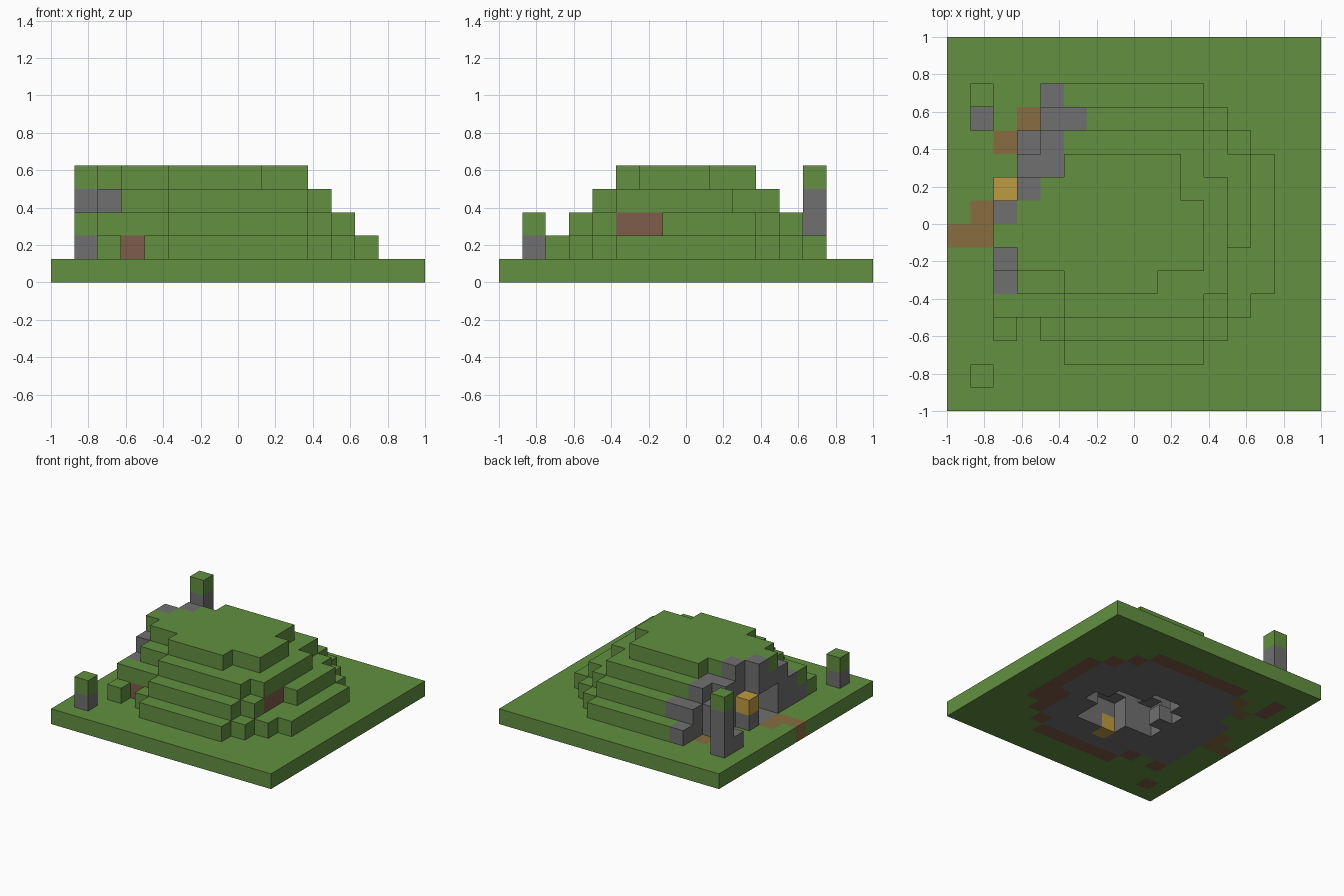
import bpy
import bmesh
from mathutils import Vector

CELL = 0.125
N = 16

cube = bpy.data.objects.get("Cube")
if cube:
    bpy.data.objects.remove(cube, do_unlink=True)


def make_material(name, r, g, b):
    mat = bpy.data.materials.new(name)
    mat.use_nodes = True
    mat.diffuse_color = (r, g, b, 1)
    mat.node_tree.nodes["Principled BSDF"].inputs["Base Color"].default_value = (r, g, b, 1)
    return mat


MATERIALS = {
    "grass": make_material("grass green", 0.122, 0.279, 0.052),
    "dirt": make_material("dirt brown", 0.21, 0.107, 0.067),
    "path": make_material("path brown", 0.25, 0.153, 0.052),
    "stone": make_material("stone grey", 0.16, 0.16, 0.162),
    "ore": make_material("ore gold", 0.52, 0.33, 0.052),
}
NAMES = list(MATERIALS)

# Terraces of the hill: for each level, row -> first and last column
TERRACES = {
    1: {2: (5, 11), 3: (4, 12), 4: (2, 13), **{j: (2, 14) for j in range(5, 10)},
        10: (3, 14), 11: (3, 13), 12: (4, 12), 13: (4, 11)},
    2: {3: (5, 11), **{j: (2, 12) for j in range(4, 7)}, **{j: (2, 13) for j in range(7, 10)},
        10: (3, 13), 11: (3, 12), 12: (4, 11)},
    3: {4: (5, 11), 5: (3, 12), **{j: (2, 12) for j in range(6, 9)},
        9: (3, 12), 10: (3, 11), 11: (4, 11)},
    4: {5: (5, 9), 6: (3, 11), 7: (2, 11), 8: (2, 11), 9: (3, 10), 10: (5, 10)},
}
# Columns of bare rock around the cave mouth
ROCK = {(2, 5), (2, 6), (2, 8), (2, 9), (3, 9), (3, 10), (4, 10), (4, 11), (3, 11),
        (4, 12), (5, 12), (4, 13)}
PATH = {(0, 7), (1, 7), (1, 8), (2, 11), (3, 12)}
# Cave chamber that is open to the underside
CHAMBER = {5: (7, 10), 6: (5, 10), 7: (6, 11), 8: (5, 10), 9: (6, 8)}

voxels = {}     # (column, row, level) -> (part, material)

# Hill terraces and rock
heights = {}
for level, rows in TERRACES.items():
    for j, (first, last) in rows.items():
        for i in range(first, last):
            heights[i, j] = level
heights[2, 3] = 1

for (i, j), top in heights.items():
    for k in range(1, top + 1):
        if (i, j) in ROCK:
            voxels[i, j, k] = ("cave_rock", "stone")
        elif k == top:
            voxels[i, j, k] = ("hill", "grass")
        elif k == top - 1 and i > 2:
            voxels[i, j, k] = ("hill", "dirt")
        else:
            voxels[i, j, k] = ("hill", "stone")

# Ground slab, with dirt and stone below the hill
pillars = {(1, 1): 2, (1, 13): 4, (1, 12): 1}
for i in range(N):
    for j in range(N):
        top = heights.get((i, j), 0)
        if (i, j) in PATH:
            mat = "path"
        elif top == 1 or (i, j) in pillars:
            mat = "dirt"
        else:
            mat = "stone" if top else "grass"
        voxels[i, j, 0] = ("ground", mat)

# Free-standing pillars with grass caps
for (i, j), top in pillars.items():
    for k in range(1, top + 1):
        capped = k == top and top > 1
        voxels[i, j, k] = ("pillars", "grass" if capped else "stone")

# Gold ore blocks
voxels[2, 9, 2] = ("ore_blocks", "ore")
voxels[7, 4, 0] = ("ore_blocks", "ore")

# Hollow out the chamber and line it with stone
hollow = {(i, j, k) for j, (a, b) in CHAMBER.items() for i in range(a, b) for k in range(2)}
hollow |= {(i, j, 2) for i in range(6, 9) for j in range(6, 9)}
# Tunnel from the cave mouth to the chamber
hollow |= {(i, j, k) for i in range(2, 6) for j in (7, 8) for k in (1, 2)}
for cell in hollow:
    voxels.pop(cell, None)

AXES = [Vector((1, 0, 0)), Vector((0, 1, 0)), Vector((0, 0, 1))]


def build_part(part):
    """Makes one object from the exposed block faces of a part."""
    bm = bmesh.new()
    for cell, (owner, mat) in voxels.items():
        if owner != part:
            continue
        centre = Vector(cell) + Vector((0.5, 0.5, 0.5))
        for n in range(3):
            for sign in (1, -1):
                normal = AXES[n] * sign
                beside = tuple(int(c) for c in Vector(cell) + normal)
                if beside in voxels:
                    continue
                u, v = AXES[(n + 1) % 3] / 2, AXES[(n + 2) % 3] * sign / 2
                mid = centre + normal / 2
                corners = [mid - u - v, mid + u - v, mid + u + v, mid - u + v]
                face = bm.faces.new([bm.verts.new(c) for c in corners])
                inside = beside in hollow and mat != "ore"
                face.material_index = NAMES.index("stone" if inside else mat)
    bmesh.ops.remove_doubles(bm, verts=bm.verts, dist=0.001)
    bmesh.ops.dissolve_limit(bm, angle_limit=0.01, verts=bm.verts, edges=bm.edges,
                             delimit={"MATERIAL"})
    bmesh.ops.triangulate(bm, faces=[f for f in bm.faces if len(f.verts) > 4])
    for vert in bm.verts:
        vert.co = (vert.co - Vector((N / 2, N / 2, 0))) * CELL
    mesh = bpy.data.meshes.new(part)
    bm.to_mesh(mesh)
    bm.free()
    for mat in MATERIALS.values():
        mesh.materials.append(mat)
    bpy.context.collection.objects.link(bpy.data.objects.new(part, mesh))


for part in ("ground", "hill", "cave_rock", "pillars", "ore_blocks"):
    build_part(part)
